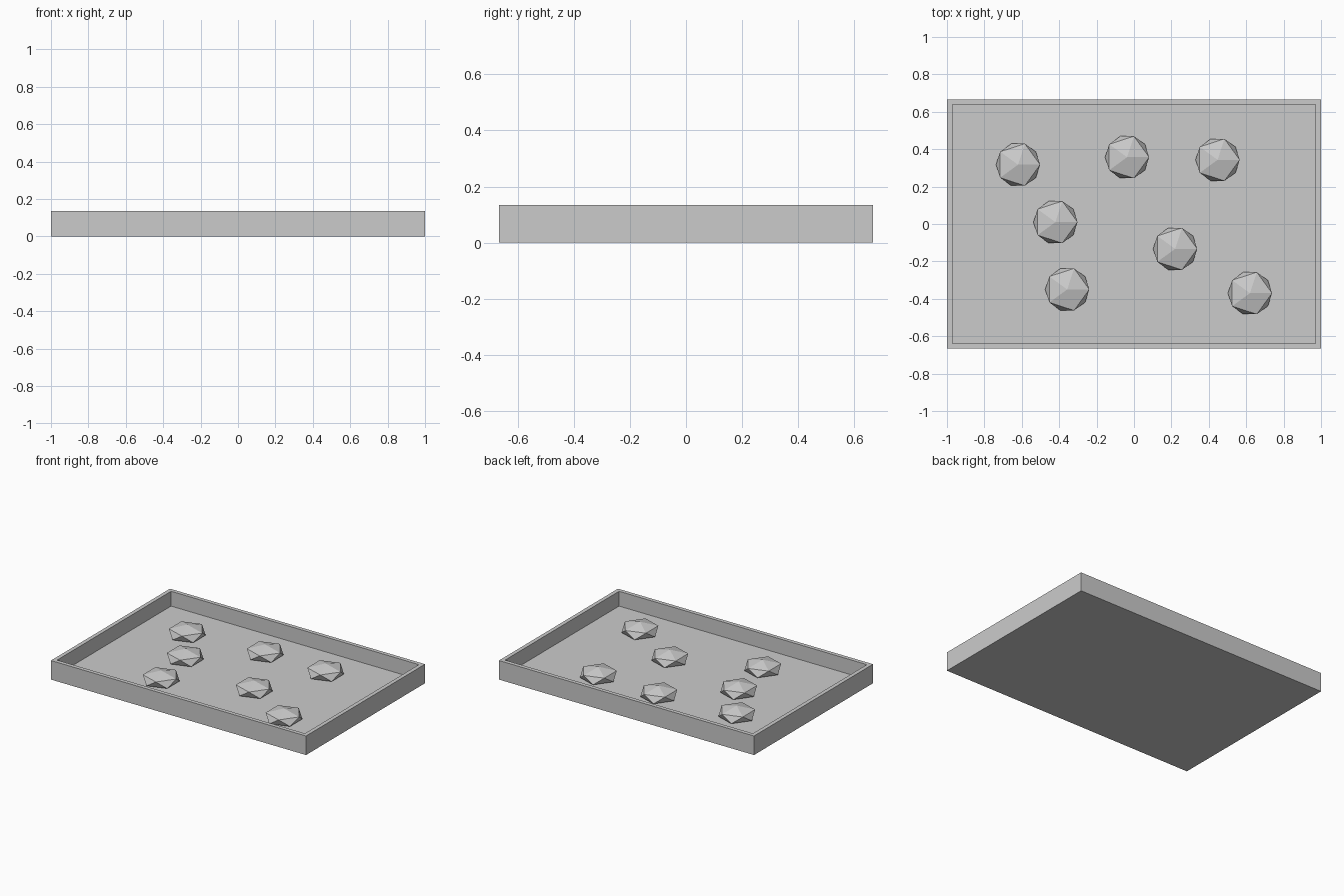
import bpy
import bmesh

if "Cube" in bpy.data.objects:
    bpy.data.objects.remove(bpy.data.objects["Cube"])

LENGTH, WIDTH, HEIGHT = 2.0, 1.333, 0.135
WALL, FLOOR = 0.04, 0.03


def new_object(name, bm):
    mesh = bpy.data.meshes.new(name)
    bm.to_mesh(mesh)
    bm.free()
    obj = bpy.data.objects.new(name, mesh)
    bpy.context.collection.objects.link(obj)
    return obj


# Tray: a solid block whose top is inset for the rim and pushed down to the floor
bm = bmesh.new()
bmesh.ops.create_cube(bm, size=1)
bmesh.ops.scale(bm, vec=(LENGTH, WIDTH, HEIGHT), verts=bm.verts)
bmesh.ops.translate(bm, vec=(0, 0, HEIGHT / 2), verts=bm.verts)
bm.normal_update()
top = max(bm.faces, key=lambda f: f.calc_center_median().z)
bmesh.ops.inset_region(bm, faces=[top], thickness=WALL)
well = bmesh.ops.extrude_face_region(bm, geom=[top])["geom"]
well_verts = [g for g in well if isinstance(g, bmesh.types.BMVert)]
bmesh.ops.translate(bm, vec=(0, 0, FLOOR - HEIGHT), verts=well_verts)
if top.is_valid:
    bmesh.ops.delete(bm, geom=[top], context='FACES_ONLY')
bmesh.ops.recalc_face_normals(bm, faces=bm.faces)
new_object("tray", bm)

# Stones: flattened icosahedra scattered on the tray floor
STONE_SPOTS = [(-0.62, 0.317), (-0.037, 0.357), (0.447, 0.343), (-0.42, 0.01),
               (0.22, -0.133), (-0.357, -0.35), (0.62, -0.37)]
for i, (x, y) in enumerate(STONE_SPOTS, 1):
    bm = bmesh.new()
    bmesh.ops.create_icosphere(bm, subdivisions=1, radius=0.132)
    bmesh.ops.scale(bm, vec=(1, 1, 0.4), verts=bm.verts)
    stone = new_object(f"stone_{i}", bm)
    stone.location = (x, y, 0.063)
